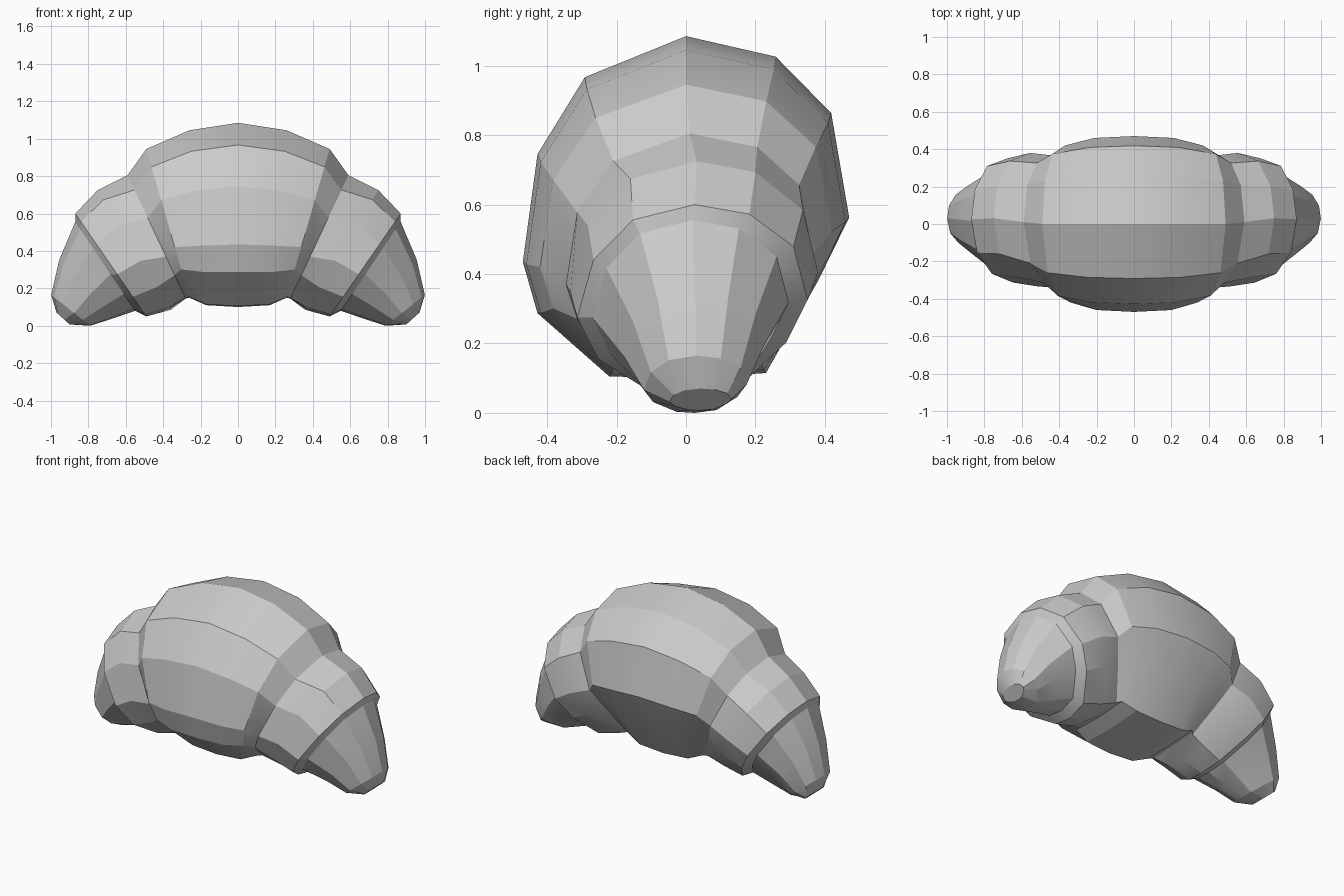
import bpy, bmesh, math

if "Cube" in bpy.data.objects:
    bpy.data.objects.remove(bpy.data.objects["Cube"])

# Lopsided cross-sections: (across, bottom-to-top), unit scale
body_section = [(0, 1), (-.62, .88), (-.91, .655), (-1, .34), (-.91, .19), (-.47, .005),
                (0, 0), (.49, .015), (.81, .285), (1, .47), (.89, .775), (.55, .94)]
horn_section = [(.03, 1), (-.5, .92), (-.84, .71), (-.98, .41), (-.80, .19), (-.35, .02),
                (0, 0), (.42, .05), (.82, .28), (1, .50), (.88, .78), (.5, .95)]

# Rings of the rolled dough from the middle to one tip:
# top x, top z, bottom x, bottom z, half width, sideways shift, section
half = [
    (0, 1.09, 0, .105, .47, 0, body_section),
    (.26, 1.05, .17, .115, .46, 0, body_section),
    (.49, .95, .26, .155, .42, 0, body_section),
    (.59, .81, .28, .15, .355, .01, body_section),
    (.75, .73, .36, .09, .36, .02, horn_section),
    (.87, .605, .49, .055, .335, .015, horn_section),
    (.87, .56, .55, .085, .285, .01, horn_section),
    (.955, .36, .68, .04, .205, .02, horn_section),
    (.999, .17, .79, .005, .15, .025, horn_section),
    (.97, .075, .90, .012, .09, .04, horn_section),
]
rings = [(-tx, tz, -bx, bz, w, s, sec) for tx, tz, bx, bz, w, s, sec in half[:0:-1]] + half

# Pastry skin: bridge neighbouring rings, close both tips
bm = bmesh.new()
loops = []
for tx, tz, bx, bz, w, s, sec in rings:
    loops.append([bm.verts.new((bx + (tx - bx) * v, s + u * w, bz + (tz - bz) * v))
                  for u, v in sec])
n = len(body_section)
for a, b in zip(loops, loops[1:]):
    for i in range(n):
        j = (i + 1) % n
        bm.faces.new((a[i], a[j], b[j], b[i]))
bm.faces.new(loops[0])
bm.faces.new(loops[-1][::-1])
bmesh.ops.recalc_face_normals(bm, faces=bm.faces)
lowest = min(v.co.z for v in bm.verts)
bmesh.ops.translate(bm, verts=bm.verts, vec=(0, 0, -lowest))

mesh = bpy.data.meshes.new("croissant")
bm.to_mesh(mesh)
bm.free()
croissant = bpy.data.objects.new("croissant", mesh)
bpy.context.collection.objects.link(croissant)

# Faceted look: only very shallow edges are softened
bpy.context.view_layer.objects.active = croissant
croissant.select_set(True)
bpy.ops.object.shade_smooth_by_angle(angle=math.radians(18))
